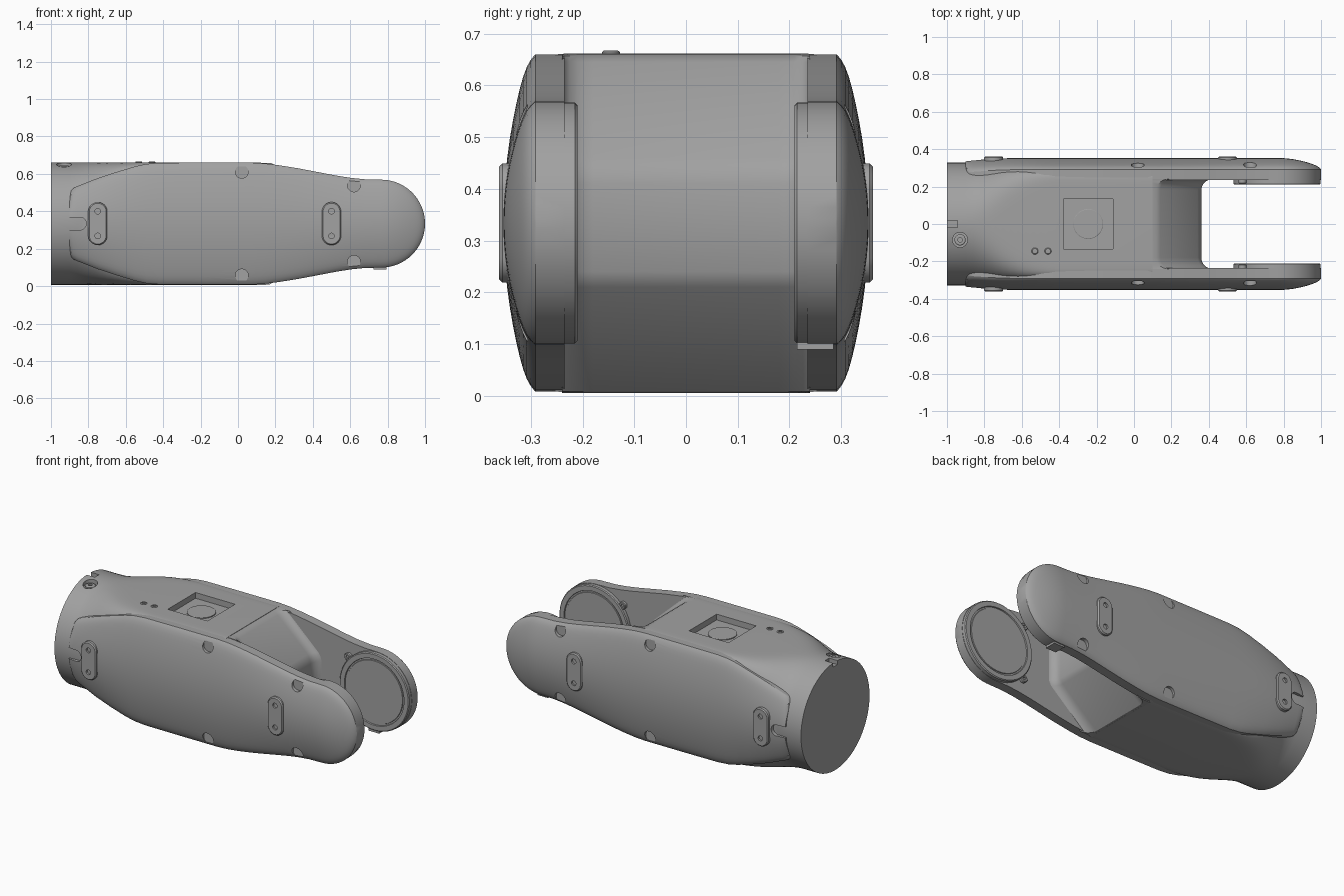
import bpy, bmesh, math
from mathutils import Vector

cube = bpy.data.objects.get("Cube")
if cube:
    bpy.data.objects.remove(cube, do_unlink=True)

CZ = 0.334          # height of the long axis
TIP = 0.765         # centre of the rounded fork ends
TIP_R = 0.235

grey = bpy.data.materials.new("satin_grey")
grey.use_nodes = True
grey.diffuse_color = (0.36, 0.36, 0.36, 1)
grey.node_tree.nodes["Principled BSDF"].inputs["Base Color"].default_value = (0.36, 0.36, 0.36, 1)


def loft(name, rings):
    """Closed skin through equal rings, capped at both ends."""
    bm = bmesh.new()
    rows = [[bm.verts.new(p) for p in ring] for ring in rings]
    n = len(rows[0])
    for a, b in zip(rows, rows[1:]):
        for i in range(n):
            j = (i + 1) % n
            bm.faces.new((a[i], a[j], b[j], b[i]))
    bm.faces.new(rows[0])
    bm.faces.new(rows[-1])
    bmesh.ops.recalc_face_normals(bm, faces=bm.faces)
    mesh = bpy.data.meshes.new(name)
    bm.to_mesh(mesh)
    bm.free()
    mesh.materials.append(grey)
    obj = bpy.data.objects.new(name, mesh)
    bpy.context.collection.objects.link(obj)
    return obj


def turned(name, centre, axis, profile, stretch=0.0, steps=40):
    """Turned part; profile holds (offset along axis, radius); stretch makes a capsule in z."""
    axis = Vector(axis)
    u = Vector((1, 0, 0))
    v = axis.cross(u)
    rings = []
    for off, r in profile:
        ring = []
        for i in range(steps):
            a = 2 * math.pi * (i + 0.5) / steps
            p = Vector(centre) + axis * off + u * (r * math.cos(a)) + v * (r * math.sin(a))
            p += v * math.copysign(stretch, math.sin(a))
            ring.append(p)
        rings.append(ring)
    return loft(name, rings)


def box(name, centre, size):
    x, y, z = (s / 2 for s in size)
    corners = ((-x, -y), (x, -y), (x, y), (-x, y))
    return loft(name, [[Vector(centre) + Vector((a, b, h)) for a, b in corners] for h in (-z, z)])


def cut(obj, cutters):
    for c in cutters:
        c.hide_render = True
        mod = obj.modifiers.new("cut", 'BOOLEAN')
        mod.operation = 'DIFFERENCE'
        mod.solver = 'EXACT'
        mod.object = c
        bpy.context.view_layer.objects.active = obj
        bpy.ops.object.modifier_apply(modifier=mod.name)
        bpy.data.objects.remove(c, do_unlink=True)


# Main housing: round socket end blending into a soft box
def housing_ring(x, n, half_y):
    ring = []
    for i in range(72):
        a = 2 * math.pi * (i + 0.5) / 72
        c, s = math.cos(a), math.sin(a)
        ring.append((x, half_y * math.copysign(abs(c) ** (2 / n), c),
                     CZ + 0.328 * math.copysign(abs(s) ** (2 / n), s)))
    return ring


stations = [(-1, 2, 0.328), (-0.9, 2, 0.328)]
for i in range(1, 13):
    t = i / 12
    stations.append((-0.9 + 0.48 * t, 2 + 14 * t ** 2.2, 0.328 - 0.04 * t))
stations.append((0.1, 16, 0.288))
housing = loft("housing", [housing_ring(*s) for s in stations])

# Recesses in the top of the housing
TOP = CZ + 0.328
cut(housing, [
    box("window_cutter", (-0.245, 0, TOP), (0.265, 0.265, 0.07)),
    box("index_slot_cutter", (-0.98, 0, TOP), (0.07, 0.04, 0.05)),
    turned("screw_cutter", (-0.93, -0.085, TOP), (0, 0, 1), [(-0.035, 0.04), (0.05, 0.04)]),
])
turned("window_disc", (-0.245, 0, TOP - 0.04), (0, 0, 1), [(0, 0.08), (0.01, 0.08), (0.012, 0.077)])
turned("socket_screw", (-0.93, -0.085, TOP - 0.04), (0, 0, 1),
       [(0, 0.03), (0.018, 0.03), (0.022, 0.024), (0.022, 0.012), (0.012, 0.012)])
for x in (-0.53, -0.46):
    turned("top_button", (x, -0.145, TOP - 0.02), (0, 0, 1),
           [(0, 0.018), (0.022, 0.018), (0.025, 0.014), (0.025, 0.008), (0.018, 0.008)], steps=20)

# Wedge nose between the fork arms, filleted into their walls
nose_profile = [(0.09, 0.005), (0.11, 0.008), (0.345, 0.21), (0.36, 0.24),
                (0.36, 0.41), (0.354, 0.435), (0.34, 0.46), (0.14, 0.645), (0.12, 0.657), (0.09, 0.661)]
rings = []
for y in [-0.24, -0.235, -0.225, -0.21, -0.195, -0.18, 0.18, 0.195, 0.21, 0.225, 0.235, 0.24]:
    d = max(0, abs(y) - 0.18)
    shift = 0.06 - math.sqrt(max(0, 0.06 ** 2 - d ** 2))
    rings.append([(x + (shift if x > 0.1 else 0), y, z) for x, z in nose_profile])
loft("nose_wedge", rings)

# Side covers: outline half heights along x, then the round tip
outline = [(-0.9, 0.15), (-0.893, 0.175), (-0.88, 0.19), (-0.86, 0.2), (-0.75, 0.243), (-0.65, 0.276),
           (-0.55, 0.306), (-0.49, 0.319), (-0.42, 0.325), (-0.2, 0.326), (0.07, 0.326), (0.14, 0.322),
           (0.22, 0.312), (0.32, 0.296), (0.42, 0.277), (0.52, 0.258), (0.6, 0.245), (0.68, 0.237)]
SPAN = 24


def cover_rings(side):
    cols = [(x, h, 0.0) for x, h in outline]
    for i in range(17):
        t = math.radians(88 * i / 16)
        cols.append((TIP + TIP_R * math.sin(t), TIP_R * math.cos(t), math.sin(t)))
    rings = []
    for x, h, tip in cols:
        ring = [(x, side * 0.235, CZ + h), (x, side * 0.235, CZ - h)]
        for k in range(SPAN + 1):
            s = math.sin(math.pi * (k / SPAN - 0.5))
            r2 = tip ** 2 + s * s * (1 - tip ** 2)
            y = 0.353 - 0.05 * r2 - 0.012 * r2 ** 10
            y -= 0.016 * (max(0, -0.6 - x) / 0.3) ** 2
            ring.append((x, side * y, CZ + h * s))
        rings.append(ring)
    return rings


for side, label in ((-1, "front"), (1, "back")):
    out = (0, side, 0)
    cover = loft(label + "_cover", cover_rings(side))

    # Screw notches along the rim and the slot at the socket end
    cutters = []
    for x, dz in ((0.02, 0.278), (0.62, 0.205)):
        for up in (-1, 1):
            cutters.append(turned("notch_cutter", (x, 0, CZ + up * dz), out, [(0.306, 0.035), (0.4, 0.035)], steps=24))
    cutters.append(turned("slot_end_cutter", (-0.845, 0, CZ), out, [(0.322, 0.034), (0.4, 0.034)], steps=24))
    cutters.append(box("slot_cutter", (-0.885, side * 0.362, CZ), (0.08, 0.08, 0.066)))
    cut(cover, cutters)

    # Raised capsule pads with two screw holes each
    for x in (-0.75, 0.5):
        pad = turned(label + "_pad", (x, 0, CZ), out,
                     [(0.32, 0.051), (0.355, 0.051), (0.361, 0.045)], stretch=0.064)
        cut(pad, [turned("hole_cutter", (x, 0, CZ + dz), out, [(0.35, 0.015), (0.4, 0.015)], steps=16)
                  for dz in (-0.066, 0.066)])

    # Bearing disc on the inside of the fork, with a shallow groove
    turned(label + "_bearing_disc", (TIP, 0, CZ), out,
           [(0.25, 0.233), (0.215, 0.233), (0.21, 0.228), (0.21, 0.2), (0.217, 0.198),
            (0.217, 0.19), (0.213, 0.188)], steps=64)

    # Small screw lugs beside the disc
    for dz in (-0.16, 0.16):
        turned(label + "_disc_lug", (TIP - 0.185, 0, CZ + dz), out,
               [(0.25, 0.022), (0.22, 0.022), (0.216, 0.018), (0.216, 0.009), (0.224, 0.009)], steps=20)

box("back_stop_tab", (0.76, 0.25, 0.1), (0.07, 0.07, 0.022))

# Smooth shading with crisp edges
bpy.ops.object.select_all(action='DESELECT')
for obj in bpy.context.scene.objects:
    if obj.type == 'MESH' and grey.name in obj.data.materials:
        obj.select_set(True)
        bpy.context.view_layer.objects.active = obj
bpy.ops.object.shade_smooth_by_angle(angle=math.radians(28))
